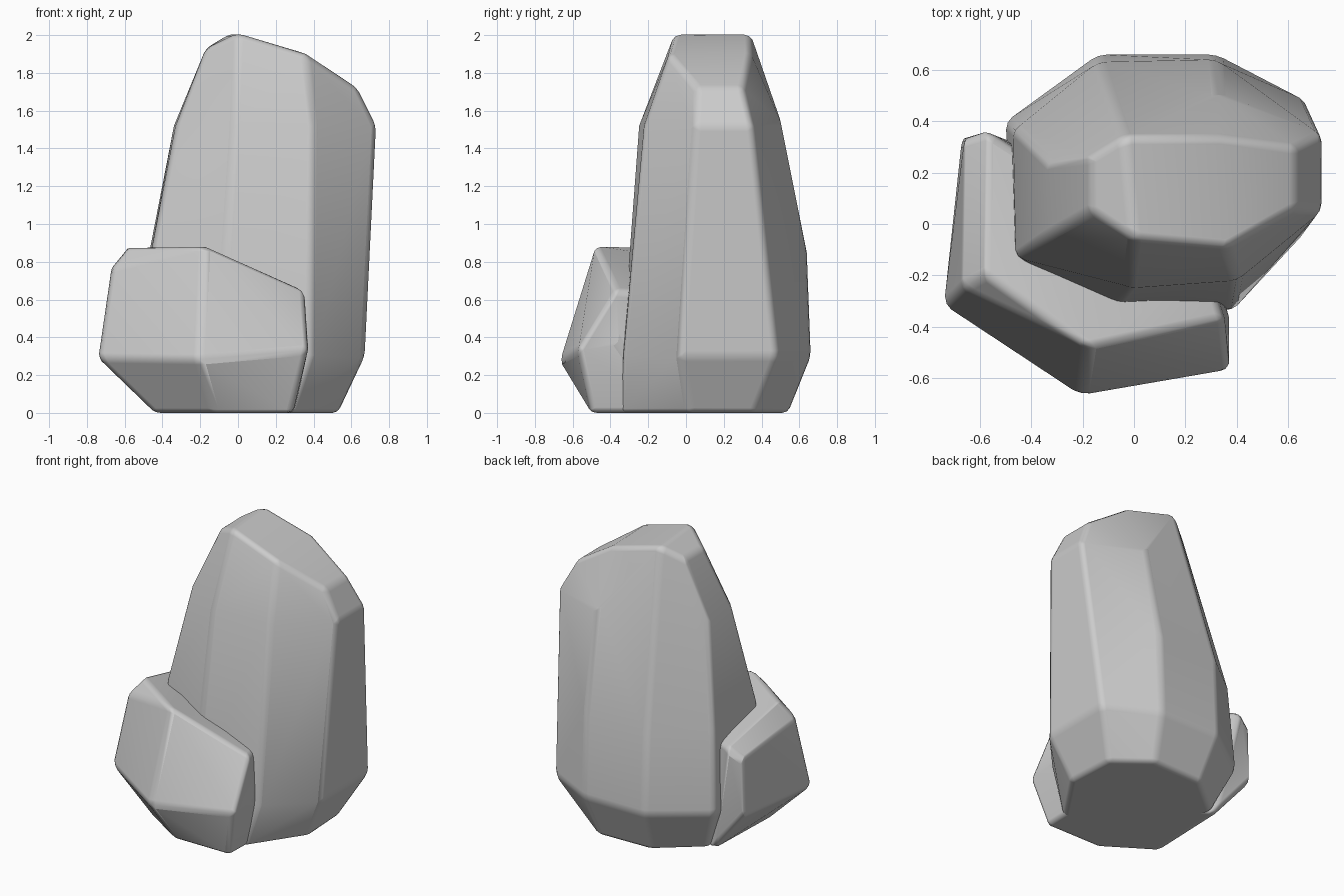
import bpy, bmesh, math

if "Cube" in bpy.data.objects:
    bpy.data.objects.remove(bpy.data.objects["Cube"])


def rock(name, points, bevel):
    """Convex faceted stone with softened edges."""
    bm = bmesh.new()
    for p in points:
        bm.verts.new(p)
    res = bmesh.ops.convex_hull(bm, input=bm.verts[:])
    junk = {v for k in ("geom_interior", "geom_unused") for v in res[k]
            if isinstance(v, bmesh.types.BMVert)}
    bmesh.ops.delete(bm, geom=list(junk), context='VERTS')
    bmesh.ops.dissolve_limit(bm, angle_limit=math.radians(6),
                             verts=bm.verts[:], edges=bm.edges[:])
    bmesh.ops.recalc_face_normals(bm, faces=bm.faces[:])
    mesh = bpy.data.meshes.new(name)
    bm.to_mesh(mesh)
    bm.free()
    mesh.shade_smooth()
    obj = bpy.data.objects.new(name, mesh)
    bpy.context.collection.objects.link(obj)
    mod = obj.modifiers.new("soft_edges", 'BEVEL')
    mod.width = bevel
    mod.segments = 2
    mod.limit_method = 'ANGLE'
    mod.angle_limit = math.radians(22)
    mod.harden_normals = True
    return obj


# Tall stone: one cross-section per height, then the sloping cap
rings = {
    0.00: [(.53, .02), (.51, .36), (.28, .54), (-.1, .53), (-.38, .3), (-.35, -.1), (-.1, -.33), (.28, -.35)],
    0.30: [(.67, -.03), (.67, .48), (.32, .66), (-.14, .66), (-.5, .4), (-.48, -.15), (-.1, -.34), (.38, -.34)],
    0.85: [(.71, 0), (.7, .44), (.32, .64), (-.14, .63), (-.47, .37), (-.46, -.13), (-.07, -.31), (.38, -.29)],
    1.52: [(.73, .05), (.73, .35), (.33, .51), (-.08, .49), (-.34, .24), (-.33, -.04), (-.02, -.25), (.4, -.22)],
}
cap = [(.63, .06, 1.72), (.63, .3, 1.72), (.33, .34, 1.91), (-.04, .34, 2.01),
       (-.17, .26, 1.93), (-.17, .05, 1.93), (0, -.06, 2.01), (.36, -.09, 1.9)]
tall = [(x, y, z) for z, ring in rings.items() for x, y in ring] + cap
rock("tall_stone", tall, 0.03)

# Low stone wrapped around the front left foot
low = [(-.57, .36, .76), (-.58, -.2, .88), (-.18, -.48, .89), (.35, -.37, .65), (.3, -.2, .64),
       (-.66, .33, .7), (-.67, -.25, .77),
       (-.67, .33, .3), (-.74, -.32, .29), (-.21, -.67, .28), (.37, -.57, .33), (.37, -.35, .36),
       (-.42, .3, 0), (-.44, -.3, 0), (-.13, -.5, 0), (.29, -.5, 0), (.3, -.1, 0)]
rock("low_stone", low, 0.03)
